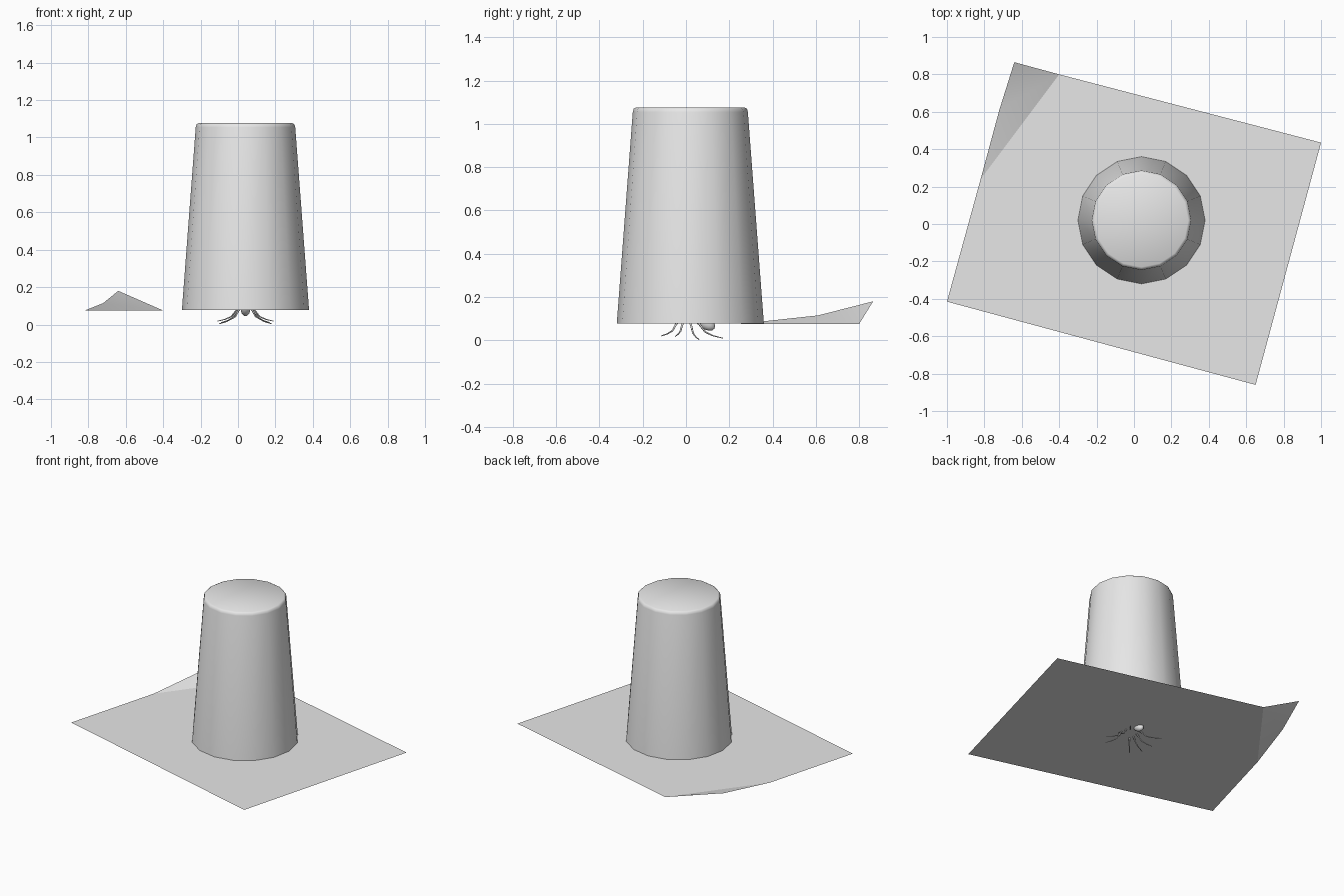
import bpy, bmesh, math
from mathutils import Vector

cube = bpy.data.objects.get("Cube")
if cube:
    bpy.data.objects.remove(cube, do_unlink=True)

grey = bpy.data.materials.new("plain grey")
grey.use_nodes = True
grey.diffuse_color = (0.8, 0.8, 0.8, 1)
grey.node_tree.nodes["Principled BSDF"].inputs["Base Color"].default_value = (0.8, 0.8, 0.8, 1)

CX, CY = 0.04, 0.02      # axis of the tumbler
PAPER_Z = 0.075


def finish(bm, name, angle=None):
    mesh = bpy.data.meshes.new(name)
    bm.to_mesh(mesh)
    bm.free()
    mesh.materials.append(grey)
    obj = bpy.data.objects.new(name, mesh)
    bpy.context.collection.objects.link(obj)
    if angle:
        bpy.ops.object.select_all(action='DESELECT')
        obj.select_set(True)
        bpy.context.view_layer.objects.active = obj
        bpy.ops.object.shade_smooth_by_angle(angle=math.radians(angle))
    return obj


def ring(bm, centre, radius, sides, u=Vector((1, 0, 0)), v=Vector((0, 1, 0))):
    return [bm.verts.new(centre + radius * (math.cos(a) * u + math.sin(a) * v))
            for a in (2 * math.pi * i / sides for i in range(sides))]


def bridge(bm, low, high):
    n = len(low)
    for i in range(n):
        j = (i + 1) % n
        bm.faces.new((low[i], low[j], high[j], high[i]))


# Upturned tumbler: tapered wall, rounded shoulder, closed top, open mouth
bm = bmesh.new()
profile = [(0.34, PAPER_Z + 0.002), (0.266, 1.055), (0.262, 1.07), (0.25, 1.077)]
rings = [ring(bm, Vector((CX, CY, z)), r, 16) for r, z in profile]
for low, high in zip(rings, rings[1:]):
    bridge(bm, low, high)
bm.faces.new(rings[-1])
finish(bm, "tumbler", 50)

# Sheet of paper with one corner curling up
bm = bmesh.new()
fold_a, fold_b, back, front, side, middle, tip = [bm.verts.new(p) for p in (
    (-0.82, 0.24, PAPER_Z), (-0.40, 0.80, PAPER_Z), (1, 0.435, PAPER_Z),
    (0.65, -0.86, PAPER_Z), (-1, -0.415, PAPER_Z),
    (-0.72, 0.61, 0.115), (-0.64, 0.865, 0.18))]
bm.faces.new((fold_a, side, front, back, fold_b))
for tri in ((fold_a, fold_b, middle), (middle, fold_b, tip)):
    bm.faces.new(tri).smooth = True
finish(bm, "paper")


# Spider body: thorax, head and drooping abdomen
def ellipsoid(name, centre, size, tilt=0):
    bm = bmesh.new()
    bmesh.ops.create_uvsphere(bm, u_segments=12, v_segments=8, radius=1)
    obj = finish(bm, name, 60)
    obj.location, obj.scale = centre, size
    obj.rotation_euler.x = tilt


ellipsoid("spider_thorax", (CX, 0.01, 0.098), (0.025, 0.035, 0.02))
ellipsoid("spider_head", (CX, -0.03, 0.096), (0.015, 0.015, 0.013))
ellipsoid("spider_abdomen", (CX, 0.09, 0.082), (0.026, 0.05, 0.03), -0.6)


# Spider legs: thin tapered tubes, mirrored left and right
def leg(name, points):
    bm = bmesh.new()
    points = [Vector(p) for p in points]
    rings = []
    for i, p in enumerate(points):
        d = (points[min(i + 1, len(points) - 1)] - points[max(i - 1, 0)]).normalized()
        u = d.cross(Vector((0.1, 0.2, 1))).normalized()
        rings.append(ring(bm, p, 0.006 - 0.001 * i, 6, u, d.cross(u)))
    for low, high in zip(rings, rings[1:]):
        bridge(bm, low, high)
    bm.faces.new(rings[0][::-1])
    bm.faces.new(rings[-1])
    finish(bm, name, 60)


# name, hip y, foot sideways reach, foot y, foot height
legs = [("front", -0.02, 0.10, -0.115, 0.02), ("second", -0.005, 0.15, -0.05, 0.018),
        ("third", 0.01, 0.14, 0.06, 0.004), ("back", 0.025, 0.13, 0.17, 0.01)]
for label, hip, reach, foot, low in legs:
    for side_name, s in (("left", 1), ("right", -1)):
        path = [(CX + s * (0.015 + (reach - 0.015) * t),
                 hip + (foot - hip) * t, low + (0.1 - low) * h)
                for t, h in ((0, 1), (0.25, 0.72), (0.45, 0.3), (0.7, 0.12), (1, 0))]
        leg(f"spider_{label}_leg_{side_name}", path)
